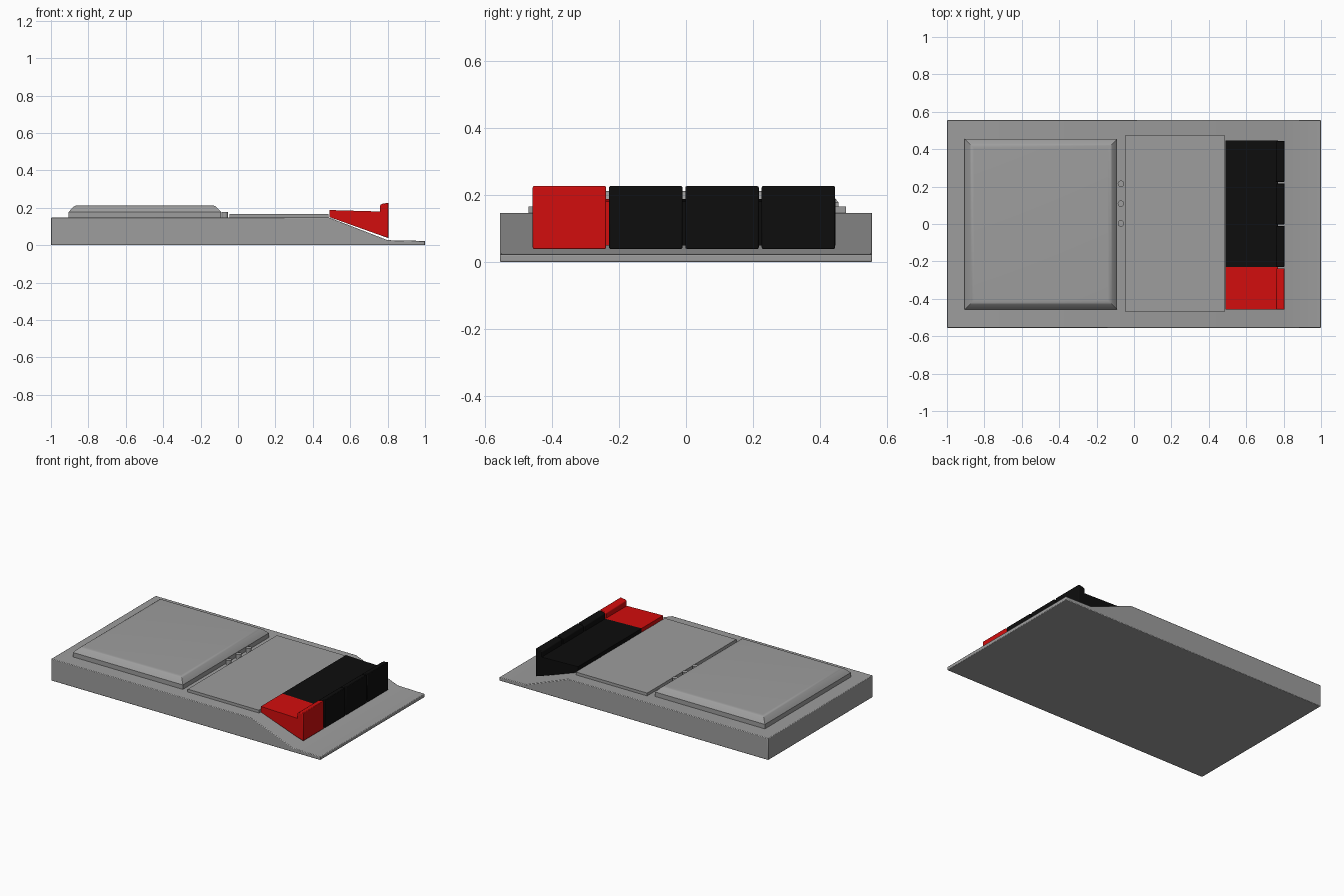
import bpy, bmesh

cube = bpy.data.objects.get("Cube")
if cube:
    bpy.data.objects.remove(cube, do_unlink=True)


def material(name, color):
    m = bpy.data.materials.new(name)
    m.use_nodes = True
    m.diffuse_color = (*color, 1)
    m.node_tree.nodes["Principled BSDF"].inputs["Base Color"].default_value = (*color, 1)
    return m


GREY = material("grey plastic", (0.34, 0.34, 0.34))
RED = material("red plastic", (0.65, 0.004, 0.004))
BLACK = material("black plastic", (0.004, 0.004, 0.004))


def finish(name, bm, mat, bevel=0.0):
    bmesh.ops.recalc_face_normals(bm, faces=bm.faces)
    mesh = bpy.data.meshes.new(name)
    bm.to_mesh(mesh)
    bm.free()
    mesh.materials.append(mat)
    ob = bpy.data.objects.new(name, mesh)
    bpy.context.collection.objects.link(ob)
    if bevel:
        mod = ob.modifiers.new("soft edges", 'BEVEL')
        mod.width, mod.segments = bevel, 2
    bpy.ops.object.select_all(action='DESELECT')
    ob.select_set(True)
    bpy.context.view_layer.objects.active = ob
    bpy.ops.object.shade_smooth_by_angle(angle=0.6)
    return ob


def extrude_profile(name, points, y0, y1, mat, bevel=0.0):
    """Sweep a side profile (x, z) from y0 to y1."""
    bm = bmesh.new()
    face = bm.faces.new([bm.verts.new((x, y0, z)) for x, z in points])
    new = bmesh.ops.extrude_face_region(bm, geom=[face])["geom"]
    bmesh.ops.translate(bm, vec=(0, y1 - y0, 0),
                        verts=[v for v in new if isinstance(v, bmesh.types.BMVert)])
    return finish(name, bm, mat, bevel)


def loft_lid(name, x0, x1, y0, y1, layers, mat):
    """Stack rectangles, each given as (inset, z), and cap both ends."""
    bm = bmesh.new()
    rings = [[bm.verts.new(p) for p in ((x0 + i, y0 + i, z), (x1 - i, y0 + i, z),
                                       (x1 - i, y1 - i, z), (x0 + i, y1 - i, z))]
             for i, z in layers]
    for a, b in zip(rings, rings[1:]):
        for k in range(4):
            n = (k + 1) % 4
            bm.faces.new((a[k], a[n], b[n], b[k]))
    bm.faces.new(rings[0])
    bm.faces.new(rings[-1])
    return finish(name, bm, mat)


# Wedge-fronted housing
extrude_profile("housing",
                [(-1, 0), (1, 0), (1, 0.023), (0.8, 0.027), (0.49, 0.147), (-1, 0.147)],
                -0.555, 0.555, GREY, 0.004)

# Raised lid with sloped, rounded rim
loft_lid("lid", -0.905, -0.09, -0.457, 0.455,
         [(0, 0.14), (0, 0.177), (0.008, 0.187), (0.027, 0.206), (0.036, 0.211), (0.05, 0.212)], GREY)

# Flat cover panel
extrude_profile("cover_panel", [(-0.045, 0.14), (0.485, 0.14), (0.485, 0.166), (-0.045, 0.166)],
                -0.47, 0.477, GREY)

# Three small round buttons
for i in range(3):
    bm = bmesh.new()
    bmesh.ops.create_cone(bm, cap_ends=True, segments=24, radius1=0.017, radius2=0.017, depth=0.035)
    bmesh.ops.translate(bm, vec=(-0.07, 0.003 + 0.106 * i, 0.16), verts=bm.verts)
    finish(f"round_button_{i + 1}", bm, GREY)

# Four lever keys: a wedge body and a raised finger lip
for i in range(4):
    mat = BLACK if i else RED
    y = -0.457 + 0.2275 * i
    body_width = 0.2275 if i < 3 else 0.22
    extrude_profile(f"key_body_{i + 1}",
                    [(0.49, 0.15), (0.77, 0.05), (0.77, 0.18), (0.49, 0.188)],
                    y, y + body_width, mat)
    extrude_profile(f"key_lip_{i + 1}",
                    [(0.76, 0.053), (0.805, 0.038), (0.805, 0.227), (0.773, 0.222), (0.76, 0.215)],
                    y, y + 0.219, mat, 0.004)
